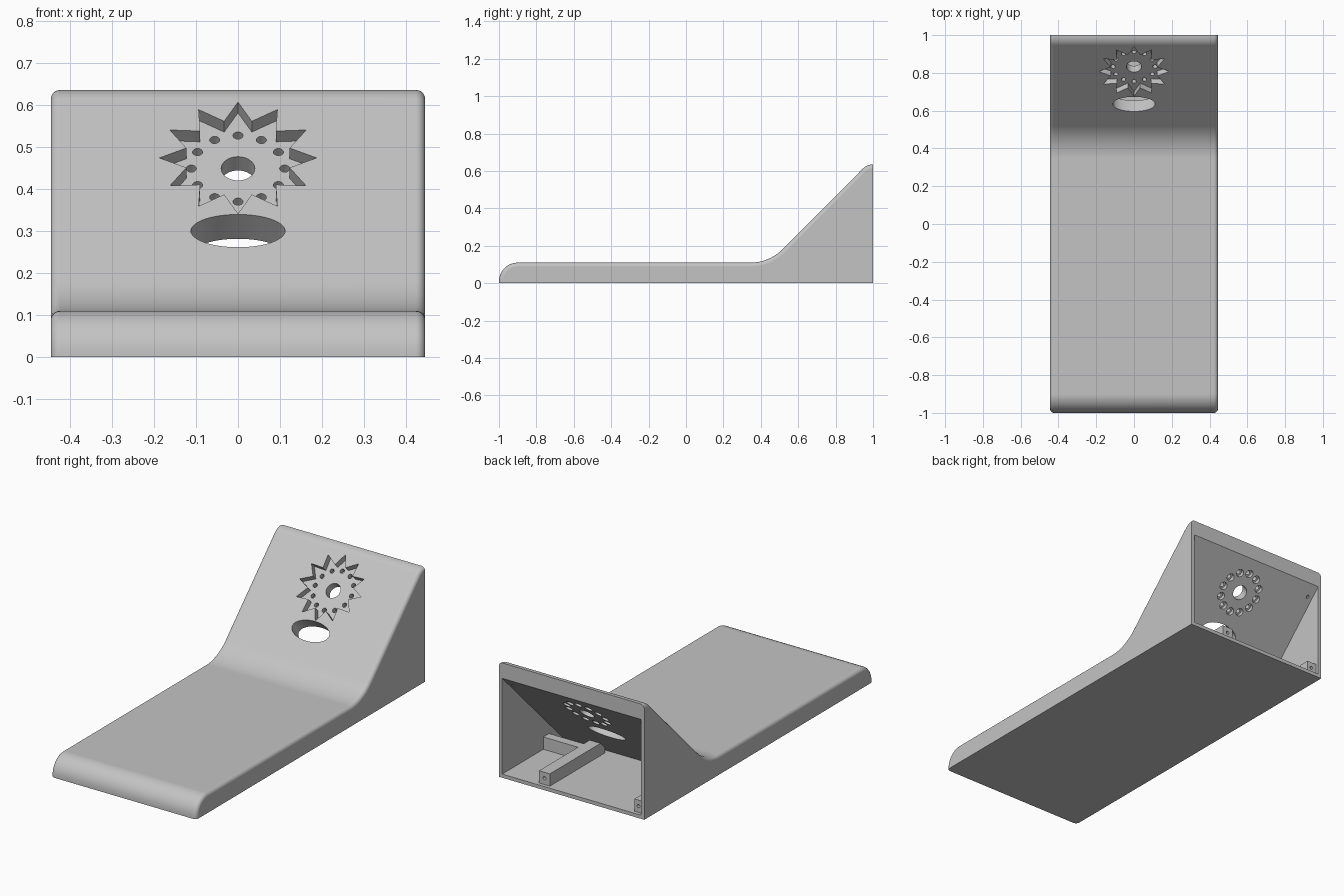
import bpy, bmesh
from math import sin, cos, pi, radians, tan
from mathutils import Matrix, Vector

cube = bpy.data.objects.get("Cube")
if cube:
    bpy.data.objects.remove(cube)

grey = bpy.data.materials.new("light grey")
grey.use_nodes = True
grey.diffuse_color = (0.55, 0.55, 0.55, 1)
grey.node_tree.nodes["Principled BSDF"].inputs["Base Color"].default_value = grey.diffuse_color

# Frames: side profile (y, z) swept along x; drawing on the 45 degree slope; facing the back
SIDE = Matrix(((0, 0, 1, 0), (1, 0, 0, 0), (0, 1, 0, 0), (0, 0, 0, 1)))
BACK = Matrix.Rotation(radians(90), 4, 'X')
HALF = 0.445
WALL = 0.02


def slope_frame(y):
    return Matrix.Translation((0, y, y - 0.335)) @ Matrix.Rotation(radians(45), 4, 'X')


def prism(name, points, lo, hi, frame):
    """Extrude a 2D outline from lo to hi along the frame's z axis."""
    bm = bmesh.new()
    face = bm.faces.new([bm.verts.new((x, y, lo)) for x, y in points])
    top = bmesh.ops.extrude_face_region(bm, geom=[face])["geom"]
    bmesh.ops.translate(bm, vec=(0, 0, hi - lo),
                        verts=[v for v in top if isinstance(v, bmesh.types.BMVert)])
    bm.transform(frame)
    bmesh.ops.recalc_face_normals(bm, faces=bm.faces)
    mesh = bpy.data.meshes.new(name)
    bm.to_mesh(mesh)
    bm.free()
    mesh.materials.append(grey)
    obj = bpy.data.objects.new(name, mesh)
    bpy.context.collection.objects.link(obj)
    return obj


def arc(cx, cy, r, start, end, n):
    angles = [radians(start + (end - start) * i / n) for i in range(n + 1)]
    return [(cx + r * cos(a), cy + r * sin(a)) for a in angles]


def ring(rx, ry, n, cx=0, cy=0):
    return [(cx + rx * cos(2 * pi * i / n), cy + ry * sin(2 * pi * i / n)) for i in range(n)]


def box(name, x0, x1, y0, y1, z0, z1):
    return prism(name, [(x0, y0), (x1, y0), (x1, y1), (x0, y1)], z0, z1, Matrix())


def activate(obj):
    bpy.ops.object.select_all(action='DESELECT')
    obj.select_set(True)
    bpy.context.view_layer.objects.active = obj


def cut(obj, cutter):
    mod = obj.modifiers.new("cut", 'BOOLEAN')
    mod.operation = 'DIFFERENCE'
    mod.solver = 'EXACT'
    mod.object = cutter
    activate(obj)
    bpy.ops.object.modifier_apply(modifier=mod.name)
    bpy.data.objects.remove(cutter)


# Body: rounded nose, flat deck, concave bend, slope, rounded top
bend = 0.1 / tan(radians(22.5))
crown = 0.03 / tan(radians(22.5))
profile = [(-1, 0)] + arc(-0.9, 0.01, 0.1, 180, 90, 10)
profile += arc(0.345, 0.11 + bend, bend, -90, -45, 8)
profile += arc(0.998, 0.635 - crown, crown, 135, 90, 5)
profile += [(1, 0.635), (1, 0)]
body = prism("wedge_body", profile, -HALF, HALF, SIDE)

# Soften the long upper side edges
bm = bmesh.new()
bm.from_mesh(body.data)
edges = []
for e in bm.edges:
    a, b = (v.co for v in e.verts)
    on_side = abs(a.x - b.x) < 0.001
    on_base = max(a.z, b.z) < 0.001
    on_back = min(a.y, b.y) > 0.9995
    if on_side and not on_base and not on_back:
        edges.append(e)
bmesh.ops.bevel(bm, geom=edges, offset=0.022, segments=5, profile=0.5, affect='EDGES')
bm.to_mesh(body.data)
bm.free()

# Hollow behind the slope, open at the back
cut(body, prism("cavity_cutter", [(0.47, WALL), (1.1, WALL), (1.1, 0.65)],
                WALL - HALF, HALF - WALL, SIDE))

# Star recess, its holes and the oval opening
star_at = slope_frame(0.808)
star = []
for i in range(24):
    r = 0.187 if i % 2 == 0 else 0.127
    star.append((r * sin(i * pi / 12), r * cos(i * pi / 12)))
cut(body, prism("star_cutter", star, -0.035, 0.1, star_at))
cut(body, prism("centre_cutter", ring(0.04, 0.04, 32), -0.15, 0.02, star_at))
for i in range(12):
    x, y = 0.111 * sin(i * pi / 6), 0.111 * cos(i * pi / 6)
    cut(body, prism("pin_cutter", ring(0.012, 0.012, 16, x, y), -0.12, 0, star_at))
    cut(body, prism("counterbore_cutter", ring(0.021, 0.021, 16, x, y), -0.12, -0.06, star_at))
cut(body, prism("oval_cutter", ring(0.112, 0.055, 48), -0.15, 0.1, slope_frame(0.635)))

# Screw holes in the inner slope near the upper corners
for side in (-1, 1):
    cut(body, prism("screw_cutter", ring(0.008, 0.008, 12, side * 0.395, 0.5), -1.0, -0.91, BACK))

# Inner rail, cross rail and corner block, with screw holes facing the back
rail = box("inner_rail", 0.147, 0.213, 0.5, 0.98, WALL, 0.088)
cross = box("cross_rail", 0.213, HALF - WALL, 0.59, 0.64, WALL, 0.088)
block = box("corner_block", WALL - HALF, -0.37, 0.92, 0.98, WALL, 0.088)
for part, x in ((rail, 0.18), (block, -0.395)):
    cut(part, prism("screw_cutter", ring(0.009, 0.009, 12, x, 0.055), -1.0, -0.94, BACK))

# Smooth rounded areas, keep flat faces flat
activate(body)
bpy.ops.object.shade_smooth_by_angle(angle=radians(30))
weighted = body.modifiers.new("flat_faces", 'WEIGHTED_NORMAL')
weighted.keep_sharp = True
